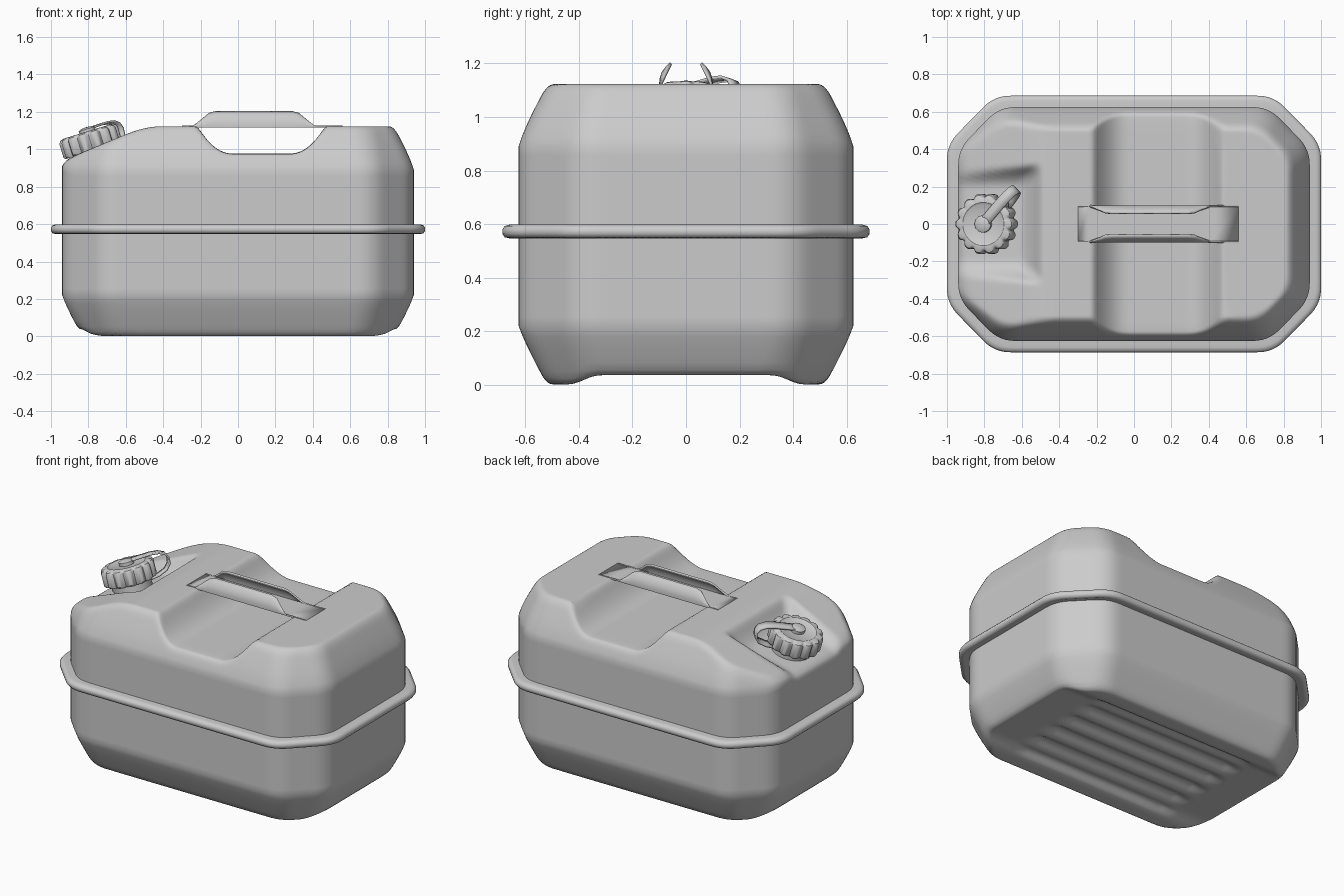
import bpy, bmesh, math
from mathutils import Matrix

if "Cube" in bpy.data.objects:
    bpy.data.objects.remove(bpy.data.objects["Cube"])

N = 240


def loft(name, rows, closed=True, caps=True, angle=35):
    """Skin rows of points into one mesh object."""
    bm = bmesh.new()
    vs = [[bm.verts.new(p) for p in r] for r in rows]
    n = len(rows[0])
    for a, b in zip(vs, vs[1:]):
        for i in range(n if closed else n - 1):
            j = (i + 1) % n
            bm.faces.new((a[i], a[j], b[j], b[i]))
    if caps:
        bm.faces.new(vs[0])
        bm.faces.new(vs[-1])
    bmesh.ops.recalc_face_normals(bm, faces=bm.faces)
    me = bpy.data.meshes.new(name)
    bm.to_mesh(me)
    bm.free()
    ob = bpy.data.objects.new(name, me)
    bpy.context.collection.objects.link(ob)
    bpy.ops.object.select_all(action='DESELECT')
    ob.select_set(True)
    bpy.context.view_layer.objects.active = ob
    bpy.ops.object.shade_smooth_by_angle(angle=math.radians(angle))
    return ob


def smin(a, b, k):
    h = max(k - abs(a - b), 0) / k
    return min(a, b) - h * h * k / 4


def smax(a, b, k):
    return -smin(-a, -b, k)


# chamfered-rectangle plan: distance inward from its edge
def sides(x, y):
    return smin(0.625 - abs(y), 0.952 - 0.715 * abs(x) - 0.70 * abs(y), 0.06)


def inset(x, y):
    return smin(0.94 - abs(x), sides(x, y), 0.06)


def outline(off):
    pts = []
    for i in range(N):
        c, s = math.cos(2 * math.pi * i / N), math.sin(2 * math.pi * i / N)
        lo, hi = 0.0, 2.0
        for _ in range(30):
            m = (lo + hi) / 2
            lo, hi = (m, hi) if inset(m * c, m * s) > -off else (lo, m)
        pts.append((lo * c, lo * s))
    return pts


# top surface: sloped shoulders, hand trough and cap recess
def top_z(x, y):
    d = inset(x, y)
    z = smin(1.123, 0.92 + 1.9 * smin(sides(x, y), 0.94 - x, 0.05), 0.05)
    z = smin(z, 0.94 + 0.41 * (x + 0.94), 0.04)
    trough = 0.977 + 0.145 * (max(0, abs(x - 0.125) - 0.15) / 0.19) ** 2.2
    z = smin(z, trough, 0.03)
    wall = smax(0, smax(abs(y) - 0.24, x + 0.57, 0.05), 0.05)
    z = smin(z, 0.91 + 0.22 * (x + 0.94) + 1.5 * wall, 0.03)
    return z - 0.03 * math.exp(-max(d, 0) / 0.02)


# bottom surface: chamfer, arched floor and ribs
def bottom_z(x, y):
    d = inset(x, y)
    t = min(max((0.44 - abs(y)) / 0.12, 0), 1)
    floor = 0.002 + 0.034 * t * t * (3 - 2 * t)
    e = min(max((0.62 - abs(x)) / 0.1, 0), 1) * min(max((0.40 - abs(y)) / 0.05, 0), 1)
    floor += 0.014 * e * (1 - math.cos(2 * math.pi * y / 0.155))
    return smax(floor, 0.2 - 1.9 * d, 0.04) + 0.02 * math.exp(-max(d, 0) / 0.02)


# tank body
edge = outline(0)
rows = []
for k in range(61):
    t = max(k / 60, 0.004)
    rows.append([(x * t, y * t, bottom_z(x * t, y * t)) for x, y in edge])
for f in (0.05, 0.5, 0.95):
    rows.append([(x, y, bottom_z(x, y) * (1 - f) + top_z(x, y) * f) for x, y in edge])
for k in range(90, -1, -1):
    t = max(k / 90, 0.004)
    rows.append([(x * t, y * t, top_z(x * t, y * t)) for x, y in edge])
loft("tank_body", rows, angle=60)

# seam rim around the middle
rim = [(-0.01, 0.600), (0.012, 0.597), (0.035, 0.598), (0.052, 0.593), (0.061, 0.580),
       (0.061, 0.564), (0.052, 0.551), (0.035, 0.547), (0.012, 0.555), (-0.01, 0.553)]
loft("seam_rim", [[(x, y, z) for x, y in outline(o)] for o, z in rim], caps=False, angle=50)

# handle: flat strap with two lips curling inward
rows = []
for x, s in [(-0.3, 0.03), (-0.24, 0.03), (-0.20, 0.4), (-0.155, 0.88), (-0.12, 1), (0, 1),
             (0.15, 1), (0.29, 1), (0.325, 0.88), (0.37, 0.4), (0.41, 0.03), (0.56, 0.03)]:
    half = [(0.095, 0), (0.094, 0.02), (0.086, 0.045), (0.072, 0.065), (0.056, 0.08)]
    lip = [(0.095 - (0.095 - y) * s, z * s) for y, z in half]
    sec = [(-y, z) for y, z in reversed(lip)] + lip
    rows.append([(x, y, 1.12 + z) for y, z in sec])
handle = loft("handle", rows, closed=False, caps=False)
mod = handle.modifiers.new("thickness", 'SOLIDIFY')
mod.thickness = 0.011
mod.offset = 0

# cap assembly, built upright then tilted onto the recess
tilt = Matrix.Translation((-0.79, 0, 1.045)) @ Matrix.Rotation(math.radians(-17), 4, 'Y')


def turned(name, profile, n=96, lobes=0, at=(0, 0)):
    rows = []
    for r, z, g in profile:
        ring = []
        for i in range(n):
            a = 2 * math.pi * i / n
            q = r - g * (0.5 - 0.5 * math.cos(lobes * a)) ** 2
            ring.append((at[0] + q * math.cos(a), at[1] + q * math.sin(a), z))
        rows.append(ring)
    ob = loft(name, rows)
    ob.matrix_world = tilt
    return ob


turned("spout_neck", [(0.12, -0.15, 0), (0.12, -0.04, 0)], 48)
turned("cap", [(0.155, -0.055, 0.016), (0.163, -0.045, 0.018), (0.163, 0.03, 0.018),
               (0.155, 0.045, 0.016), (0.14, 0.052, 0.01), (0.115, 0.053, 0),
               (0.105, 0.046, 0), (0.01, 0.046, 0)], 168, 14)
turned("cap_rivet", [(0.045, 0.04, 0), (0.045, 0.066, 0), (0.03, 0.074, 0), (0.005, 0.076, 0)], 32)

# retaining strap from the cap centre down to the neck
path = [(-0.02, 0.062), (0.06, 0.066), (0.15, 0.068), (0.2, 0.062), (0.235, 0.045),
        (0.25, 0.015), (0.245, -0.02), (0.22, -0.05), (0.17, -0.07), (0.1, -0.08)]
strap = loft("cap_strap", [[(r, w, z) for w in (-0.028, 0.028)] for r, z in path],
             closed=False, caps=False, angle=60)
mod = strap.modifiers.new("thickness", 'SOLIDIFY')
mod.thickness = 0.012
mod.offset = 0
strap.matrix_world = tilt @ Matrix.Rotation(math.radians(48), 4, 'Z')
